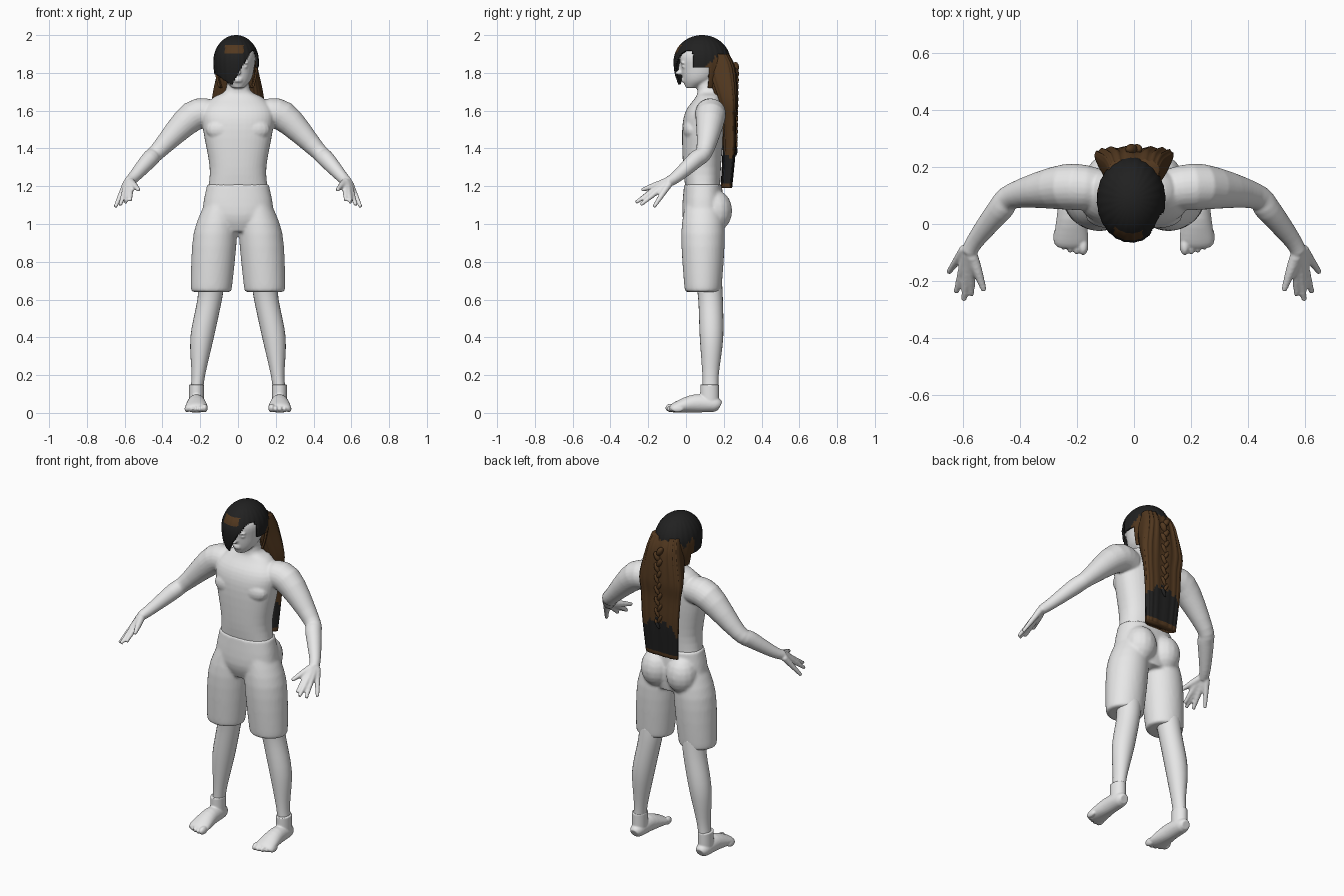
import bpy, bmesh, math
from mathutils import Vector, Matrix

cube = bpy.data.objects.get("Cube")
if cube:
    bpy.data.objects.remove(cube, do_unlink=True)


def material(name, *rgb):
    mat = bpy.data.materials.new(name)
    mat.use_nodes = True
    mat.diffuse_color = (*rgb, 1)
    shader = mat.node_tree.nodes["Principled BSDF"]
    shader.inputs["Base Color"].default_value = (*rgb, 1)
    return mat


PALE = material("pale grey", .8, .8, .8)
BLACK = material("hair black", .015, .015, .015)
BROWN = material("hair brown", .085, .04, .014)


def smooth_path(rows, steps):
    # Catmull-Rom curve through positions and radii alike
    curve = []
    last = len(rows) - 1
    for i in range(last):
        before, start, end, after = (rows[max(0, min(last, i + j))] for j in (-1, 0, 1, 2))
        for step in range(steps):
            t = step / steps
            bend = 2 * before - 5 * start + 4 * end - after
            twist = 3 * (start - end) + after - before
            curve.append(start + (end - before + (bend + twist * t) * t) * t / 2)
    return curve + [rows[last]]


def signed_power(value, exponent):
    return math.copysign(abs(value) ** exponent, value)


def round_section(angle):
    return math.cos(angle), math.sin(angle)


def boxy_section(angle):
    return tuple(signed_power(value, .85) for value in round_section(angle))


def loft(bm, rows, side=1, level=True, sides=24, steps=4, section=round_section):
    # Each row is x, y, z, half width and, where it differs, half depth
    rows = [Vector((*row, row[-1])[:5]) for row in rows]
    path = smooth_path(rows, steps)
    centres = [Vector((row[0] * side, row[1], row[2])) for row in path]
    rings = []
    for i, row in enumerate(path):
        across, deep = Vector((1, 0, 0)), Vector((0, 1, 0))
        if not level:
            ahead = centres[min(i + 1, len(path) - 1)] - centres[max(i - 1, 0)]
            across = ahead.cross(Vector((0, 0, 1))).normalized()
            deep = across.cross(ahead).normalized()
        ring = []
        for j in range(sides):
            u, v = section(math.tau * j / sides)
            ring.append(bm.verts.new(centres[i] + across * u * row[3] + deep * v * row[4]))
        rings.append(ring)
    for low, high in zip(rings, rings[1:]):
        for j in range(sides):
            bm.faces.new((low[j - 1], low[j], high[j], high[j - 1]))
    bm.faces.new(rings[0])
    bm.faces.new(rings[-1])


def middle(*rows):
    return [(0, *row) for row in rows]


def blob(bm, centre, radii, tilt=0):
    place = Matrix.Translation(centre) @ Matrix.Rotation(tilt, 4, 'Y')
    bmesh.ops.create_uvsphere(bm, u_segments=16, v_segments=10, radius=1,
                              matrix=place @ Matrix.Diagonal((*radii, 1)))


def finish(bm, name, materials=(PALE,), voxel=0, colour_rule=None):
    bmesh.ops.recalc_face_normals(bm, faces=bm.faces)
    for face in bm.faces:
        face.smooth = True
        if colour_rule:
            face.material_index = materials.index(colour_rule(face.calc_center_median()))
    mesh = bpy.data.meshes.new(name)
    bm.to_mesh(mesh)
    bm.free()
    for mat in materials:
        mesh.materials.append(mat)
    obj = bpy.data.objects.new(name, mesh)
    bpy.context.collection.objects.link(obj)
    if voxel:
        blend = obj.modifiers.new("blend", 'REMESH')
        blend.mode = 'VOXEL'
        blend.voxel_size = voxel
        blend.use_smooth_shade = True
        soften = obj.modifiers.new("soften", 'SMOOTH')
        soften.iterations = 4
    return obj


# Torso, neck and head
bm = bmesh.new()
loft(bm, middle((.09, 1.17, .16, .09), (.085, 1.3, .15, .1), (.09, 1.5, .185, .11),
                (.1, 1.6, .19, .1), (.12, 1.67, .13, .07), (.12, 1.71, .065, .06),
                (.11, 1.82, .06)), sides=40, section=boxy_section)
loft(bm, middle((.03, 1.72, .03), (.065, 1.76, .067, .08), (.085, 1.82, .085, .11),
                (.095, 1.9, .09, .125), (.095, 1.97, .04, .05)), sides=32)

# Nose, bridge and lips
blob(bm, (0, -.035, 1.8), (.015, .024, .012))
blob(bm, (0, -.026, 1.825), (.01, .016, .03))
for height in (1.768, 1.756):
    blob(bm, (0, -.01, height), (.024, .016, .006))

# Chest, eyes, brows, arms and fanned fingers on both sides
wrist = Vector((.58, -.1, 1.22))
index_tip = Vector((.57, -.25, 1.125))
little_tip = Vector((.65, -.17, 1.09))
reach = Vector((0, -.05, 0))
for side in (1, -1):
    blob(bm, (side * .085, .03, 1.5), (.085, .045, .06))
    blob(bm, (side * .034, -.012, 1.833), (.018, .01, .008))
    blob(bm, (side * .034, -.016, 1.853), (.026, .012, .006))
    loft(bm, [(.13, .12, 1.58, .075), (.24, .13, 1.57, .08), (.42, .1, 1.39, .046),
              (.47, .05, 1.34, .045), (.55, -.05, 1.25, .032), (*wrist, .027)],
         side, level=False)
    for finger in range(4):
        fan = finger / 3
        tip = index_tip.lerp(little_tip, fan) + reach * math.sin(math.pi * fan)
        root = wrist + (little_tip - index_tip) * (fan - .5) * .3
        loft(bm, [(*root.lerp(tip, along), .02 - .01 * along) for along in (0, .5, 1)],
             side, level=False, sides=12)
    loft(bm, [(.57, -.1, 1.225, .02), (.55, -.16, 1.205, .018), (.525, -.235, 1.18, .01)],
         side, level=False, sides=12)
finish(bm, "upper_body", voxel=.006)

# Shorts: hips, two wide legs and the seat
bm = bmesh.new()
loft(bm, middle((.1, .96, .1, .09), (.09, 1.05, .185, .11), (.09, 1.21, .163, .1)),
     sides=40, section=boxy_section)
for side in (1, -1):
    loft(bm, [(.14, .09, .64, .1, .09), (.14, .09, .68, .11, .1), (.12, .09, .95, .115),
              (.09, .09, 1.13, .075, .09)], side, sides=32)
    blob(bm, (side * .084, .155, 1.07), (.09, .09, .11))
finish(bm, "shorts", voxel=.009)

# Lower legs and bare feet
for side, label in ((1, "left"), (-1, "right")):
    bm = bmesh.new()
    loft(bm, [(.14, .12, .7, .07), (.15, .13, .6, .065), (.19, .135, .4, .062),
              (.21, .13, .2, .036, .043), (.22, .13, .1, .034, .042)], side)
    finish(bm, label + "_lower_leg")

    bm = bmesh.new()
    loft(bm, [(.22, .125, height, .04, .05) for height in (.03, .15)], side)
    loft(bm, [(.22, .18, .035, .025), (.22, .15, .045, .04), (.22, .05, .05, .048),
              (.22, -.05, .03, .06, .03), (.22, -.08, .02, .05, .018)], side, level=False)
    for toe in range(5):
        radius = .013 if toe else .018
        blob(bm, (side * (.178 + toe * .023), -.077 + toe * toe * .002, radius + .008),
             (radius, .033, radius + .005))
    for vert in bm.verts:
        vert.co.z = max(vert.co.z, 0)
    finish(bm, label + "_foot", voxel=.0045)


# Hair cap with a fringe swept over the right eye
def hairline(spot):
    if spot.y > .12:
        return 1.7
    if spot.y > .035:
        return 1.83 if spot.x > 0 else 1.79
    from_tip = spot.x + .035
    return min(1.735 + max(from_tip * 1.7, -from_tip * .7), 1.92)


def cap_colour(spot):
    angle = math.atan2(spot.x, spot.y - .08)
    jag = .018 * math.sin(angle * 9) + .012 * math.sin(angle * 23)
    lower_back = spot.y > .1 and spot.z < 1.865 + jag
    front_patch = spot.y < .03 and abs(spot.x + .02) < .05 and abs(spot.z - 1.925) < .02
    return BROWN if lower_back or front_patch else BLACK


def combed_section(angle):
    swell = 1 + .008 * math.sin(24 * angle)
    return math.cos(angle) * swell, math.sin(angle) * swell


def cap_row(t):
    # Domed above the temples, gently tapering below them
    size = math.sqrt(1 - t * t) if t > 0 else 1 - t * t / 5
    return -.01, .085, 1.86 + .14 * t, .12 * size, .15 * size


bm = bmesh.new()
loft(bm, [cap_row(math.sin(math.pi * step / 20)) for step in range(-10, 10)] + [cap_row(.999)],
     sides=96, section=combed_section)
centres = {face: face.calc_center_median() for face in bm.faces}
bare = [face for face, spot in centres.items() if spot.z < hairline(spot)]
bmesh.ops.delete(bm, geom=bare, context='FACES')
cap = finish(bm, "hair_cap", (BLACK, BROWN), colour_rule=cap_colour)
shell = cap.modifiers.new("thickness", 'SOLIDIFY')
shell.thickness = .01


# Long hair down the back, brown above black with a brown hem
def strand_section(angle):
    u, v = (signed_power(value, 2 / 3) for value in round_section(angle))
    hollow = .12 * (1 - abs(u)) if v > 0 else 0
    return u * (.84 + .16 * v), v * (1 + .07 * math.sin(20 * angle)) - hollow


def length_colour(spot):
    edge = 1.41 - 50 * abs(spot.x) ** 3 + .015 * math.sin(spot.x * 130)
    return BLACK if 1.215 < spot.z < edge else BROWN


bm = bmesh.new()
loft(bm, middle((.215, 1.19, .12, .03), (.23, 1.4, .135, .035), (.226, 1.55, .146, .04),
                (.215, 1.66, .156, .06), (.18, 1.82, .12, .085), (.16, 1.9, .1, .07)),
     sides=80, steps=12, section=strand_section)
finish(bm, "long_hair", (BLACK, BROWN), colour_rule=length_colour)


# Braid down the middle of the back
def braid_colour(spot):
    return BLACK if spot.z < 1.4 else BROWN


bm = bmesh.new()
for link in range(14):
    lean = 1 if link % 2 else -1
    size = 1 - link / 30
    blob(bm, (lean * .009, .262, 1.83 - link * .034),
         (.017 * size, .019 * size, .03), lean / 2)
finish(bm, "braid", (BLACK, BROWN), colour_rule=braid_colour)
